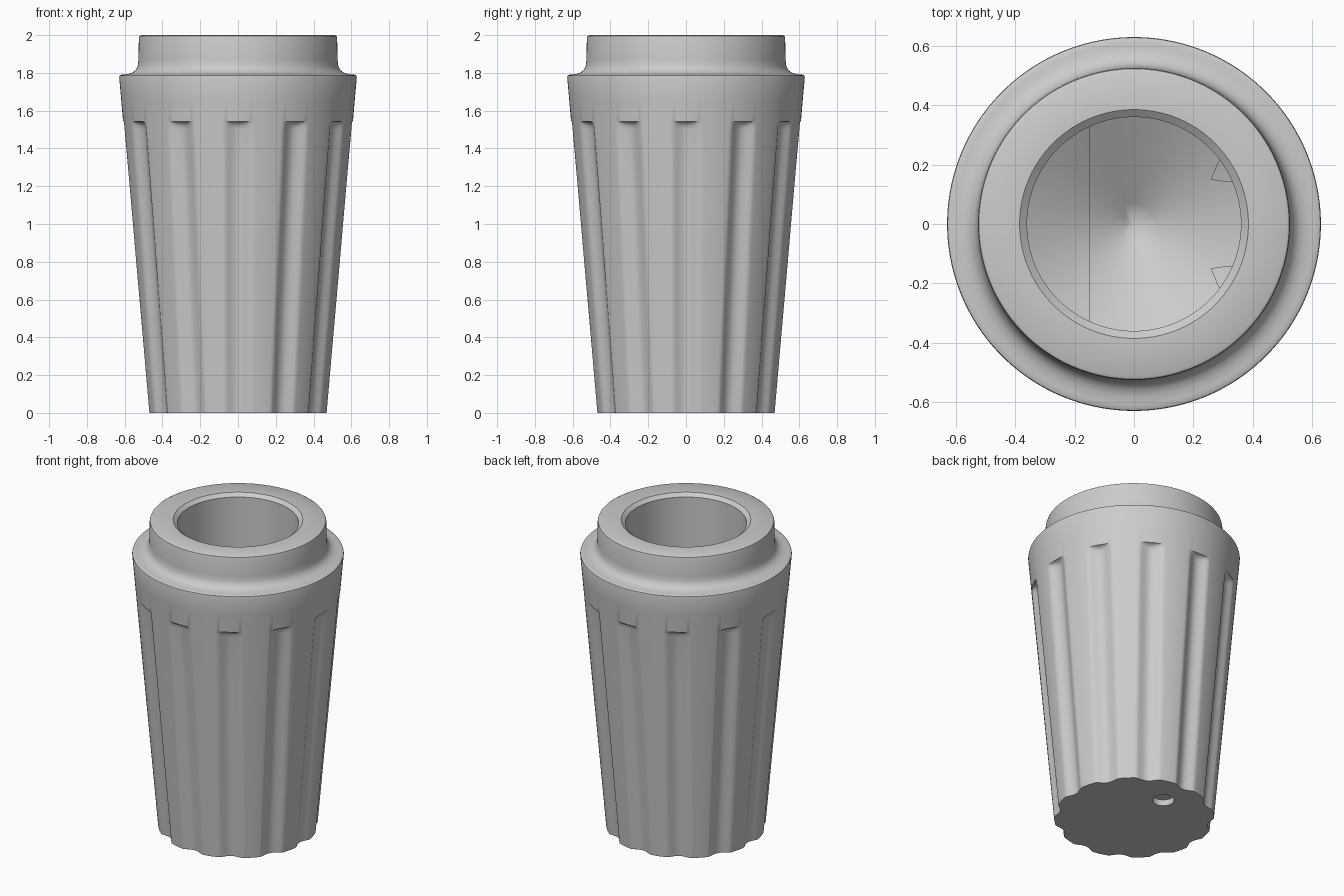
import bpy, bmesh, math

if "Cube" in bpy.data.objects:
    bpy.data.objects.remove(bpy.data.objects["Cube"], do_unlink=True)

SEGMENTS = 360
FLUTES = 12
DRILL_SLOPE = math.tan(math.radians(31))
BORE = 0.36

grey = bpy.data.materials.new("plain grey")
grey.use_nodes = True
colour = (0.6, 0.6, 0.6, 1)
grey.diffuse_color = colour
grey.node_tree.nodes["Principled BSDF"].inputs["Base Color"].default_value = colour


def wall(z):
    """Radius of the tapered outer wall."""
    return 0.475 + 0.0865 * z


def fluted(z, depth):
    """Ring of the outer wall with soft-edged flutes of the given depth."""
    def point(a):
        pitch = 2 * math.pi / FLUTES
        off = abs((a + pitch / 2) % pitch - pitch / 2)
        u = min(1, wall(z) * off / 0.075)
        return wall(z) - depth * (1 - u * u) ** 1.5, z
    return point


def round_ring(r, z):
    return lambda a: (r, z)


def keyed_radius(a):
    """Bore section with one flat side and two pointed ribs."""
    a = (a + math.pi) % (2 * math.pi) - math.pi
    r = BORE
    if math.cos(a) < 0:
        r = min(r, -0.15 / math.cos(a))
    u = abs(abs(a) - math.radians(30)) / math.radians(7)
    if u < 1:
        r -= 0.062 * (1 - u) ** 0.8
    return r


def keyed(z, scale=1):
    """Keyed ring lying on a drill-point cone."""
    def point(a):
        r = keyed_radius(a) * scale
        return r, z - (BORE - r) * DRILL_SLOPE
    return point


def build_handle():
    rings = [fluted(z, 0.03) for z in (0, 0.4, 0.8, 1.2, 1.5)]
    # Rounded upper ends of the flutes
    rings += [fluted(1.52, 0.028), fluted(1.533, 0.021), fluted(1.54, 0.01), fluted(1.543, 0)]
    # Shoulder, cove, collar and chamfered mouth
    profile = [(wall(1.66), 1.66), (0.629, 1.778), (0.627, 1.786), (0.62, 1.79),
               (0.605, 1.791), (0.58, 1.794), (0.558, 1.802), (0.54, 1.817), (0.53, 1.84),
               (0.527, 1.87), (0.525, 1.985), (0.522, 1.995), (0.513, 2.0),
               (0.385, 2.0), (BORE, 1.98), (BORE, 1.2)]
    rings += [round_ring(r, z) for r, z in profile]
    # Ledge, keyed socket and conical floor
    rings += [keyed(1.2), keyed(0.6), keyed(0.6, 0.6), keyed(0.6, 0.2)]

    bm = bmesh.new()
    loops = []
    for ring in rings:
        loop = []
        for i in range(SEGMENTS):
            a = 2 * math.pi * i / SEGMENTS
            r, z = ring(a)
            loop.append(bm.verts.new((r * math.cos(a), r * math.sin(a), z)))
        loops.append(loop)
    for low, high in zip(loops, loops[1:]):
        for i in range(SEGMENTS):
            j = (i + 1) % SEGMENTS
            bm.faces.new((low[i], low[j], high[j], high[i]))
    bm.faces.new(reversed(loops[0]))
    apex = bm.verts.new((0, 0, 0.6 - BORE * DRILL_SLOPE))
    for i in range(SEGMENTS):
        bm.faces.new((loops[-1][i], loops[-1][(i + 1) % SEGMENTS], apex))
    bmesh.ops.remove_doubles(bm, verts=bm.verts, dist=0.00001)
    bmesh.ops.recalc_face_normals(bm, faces=bm.faces)
    mesh = bpy.data.meshes.new("fluted_handle")
    bm.to_mesh(mesh)
    bm.free()
    mesh.materials.append(grey)
    obj = bpy.data.objects.new("fluted_handle", mesh)
    bpy.context.collection.objects.link(obj)
    return obj


handle = build_handle()

# Small round recess in the underside
bpy.ops.mesh.primitive_cylinder_add(vertices=32, radius=0.065, depth=0.08, location=(0, 0.27, 0))
cutter = bpy.context.object
cutter.name = "recess_cutter"
cutter.data.materials.append(grey)
cutter.hide_render = True
cut = handle.modifiers.new("recess", "BOOLEAN")
cut.operation = "DIFFERENCE"
cut.object = cutter

bpy.ops.object.select_all(action="DESELECT")
handle.select_set(True)
bpy.context.view_layer.objects.active = handle
bpy.ops.object.modifier_apply(modifier=cut.name)
bpy.data.objects.remove(cutter, do_unlink=True)
bpy.ops.object.shade_smooth_by_angle(angle=math.radians(32))
